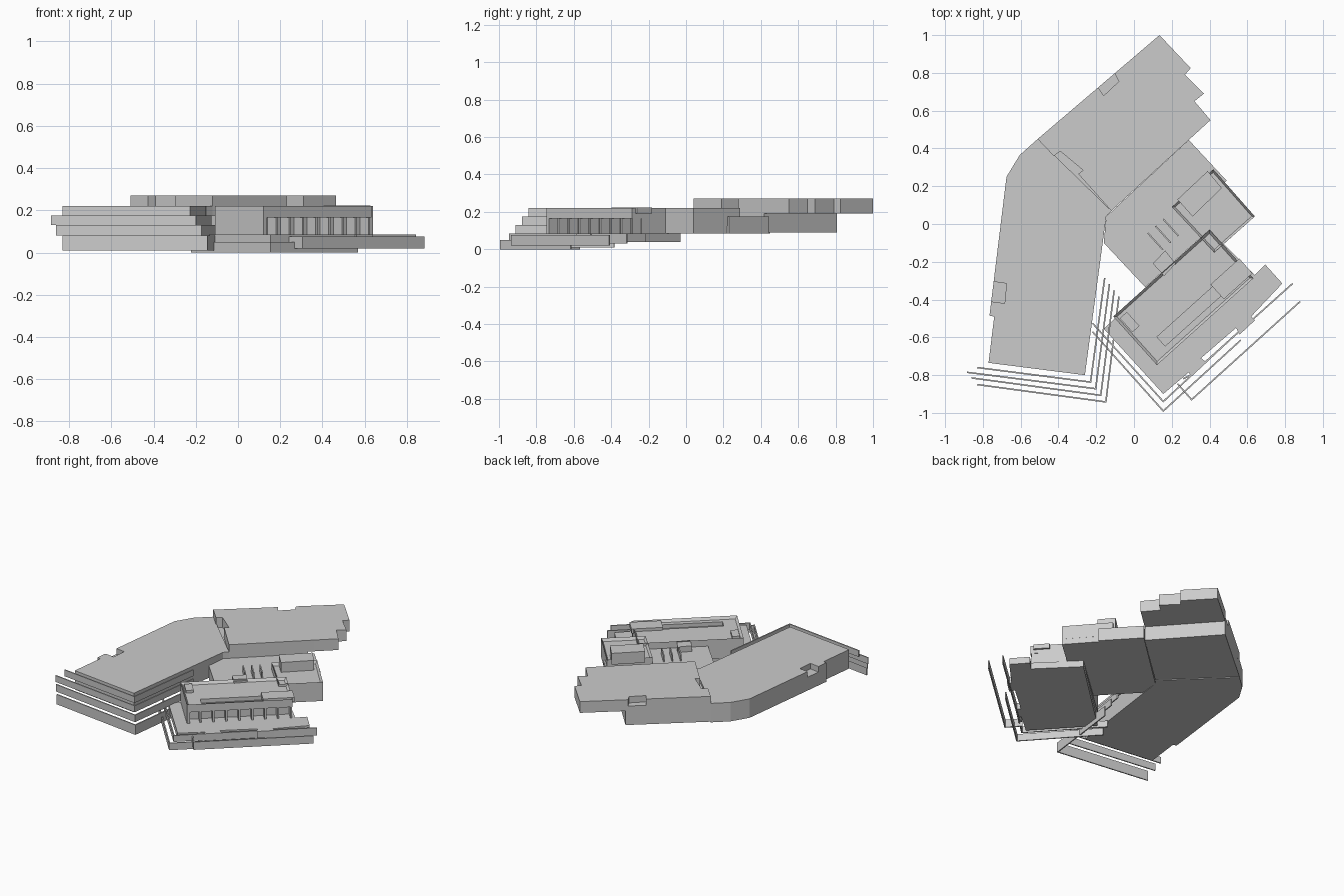
import bpy, bmesh
from mathutils import Vector

if "Cube" in bpy.data.objects:
    bpy.data.objects.remove(bpy.data.objects["Cube"])

U = Vector((0.743, 0.669))    # long direction of the rotated blocks
V = Vector((0.669, -0.743))   # outward, towards the lower right


def prism(name, pts, z0, z1, parapet=None):
    """Extruded outline; parapet=(width, depth) sinks the roof inside a rim."""
    bm = bmesh.new()
    f = bm.faces.new([bm.verts.new((p[0], p[1], z0)) for p in pts])
    ext = bmesh.ops.extrude_face_region(bm, geom=[f])['geom']
    bmesh.ops.translate(bm, vec=(0, 0, z1 - z0),
                        verts=[v for v in ext if isinstance(v, bmesh.types.BMVert)])
    bmesh.ops.recalc_face_normals(bm, faces=bm.faces)
    if parapet:
        top = max(bm.faces, key=lambda q: q.calc_center_median().z)
        bmesh.ops.inset_region(bm, faces=[top], thickness=parapet[0], use_even_offset=True)
        bmesh.ops.translate(bm, verts=top.verts[:], vec=(0, 0, -parapet[1]))
    me = bpy.data.meshes.new(name)
    bm.to_mesh(me)
    bm.free()
    ob = bpy.data.objects.new(name, me)
    bpy.context.collection.objects.link(ob)
    return ob


def rect(o, lu, lv):
    """Rectangle in the rotated frame, from corner o."""
    o = Vector(o)
    return [o, o + U * lu, o + U * lu + V * lv, o + V * lv]


def band(name, path, z0, z1, t=0.008):
    """Thin mitred balcony band following a path."""
    p = [Vector(q) for q in path]
    nrm = [Vector((-(b - a).y, (b - a).x)).normalized() for a, b in zip(p, p[1:])]
    off = []
    for i in range(len(p)):
        a, b = nrm[max(i - 1, 0)], nrm[min(i, len(nrm) - 1)]
        off.append((a + b) / (1 + a.dot(b)) * t / 2)
    return prism(name, [a + o for a, o in zip(p, off)] +
                 [a - o for a, o in reversed(list(zip(p, off)))], z0, z1)


def cut(ob, pts, z0, z1):
    """Cut a well into an object."""
    c = prism("cutter", pts, z0, z1)
    c.hide_render = True
    m = ob.modifiers.new("well", 'BOOLEAN')
    m.operation, m.solver, m.object = 'DIFFERENCE', 'EXACT', c
    bpy.context.view_layer.objects.active = ob
    bpy.ops.object.modifier_apply(modifier=m.name)
    bpy.data.objects.remove(c)


# Long left wing
left = prism("left_wing", [
    (-.26, -.80), (-.77, -.735), (-.74, -.49), (-.765, -.485), (-.675, .25),
    (-.605, .365), (-.51, .45), (-.12, .07), (-.147, .04)], .085, .22)
cut(left, [(-.745, -.305), (-.675, -.315), (-.685, -.42), (-.757, -.41)], .18, .3)

# Raised back wing and the storey beneath it
back = prism("back_wing", [
    (-.51, .45), (.135, 1), (.30, .825), (.27, .79), (.37, .69), (.32, .65),
    (.405, .55), (.29, .445), (-.12, .07), (-.295, .265), (-.27, .285),
    (-.39, .385), (-.425, .36)], .19, .27)
cut(back, [(-.205, .745), (-.12, .83), (-.08, .755), (-.16, .68)], .225, .3)
prism("back_wing_lower_storey", [(-.51, .45), (-.09, .808), (.26, .418), (-.12, .07)],
      .09, .20)

# Stepped balcony bands round the end of the left wing
for i in range(4):
    z0, z1 = [(.175, .22), (.13, .175), (.08, .13), (.01, .08)][i]
    start = [(-.83, -.76), (-.885, -.785), (-.86, -.815), (-.83, -.85)][i]
    band(f"left_balcony_{i}", [start, (-.23 + .027 * i, -.837 - .035 * i),
                               (-.155 + .025 * i, -.285 - .033 * i)], z0, z1)

# Middle terrace between the wings
prism("middle_terrace", [
    (-.147, .04), (.29, .445), (.49, .23), (.48, .22), (.64, .04),
    (.465, -.115), (.40, -.03), (.06, -.335), (-.16, -.10)], .085, .175)

# North pavilion with rim roof and rooftop room
prism("north_pavilion", [(.42, .29), (.64, .04), (.425, -.15), (.20, .09)],
      .125, .22, (.012, .02))
prism("rooftop_room", [(.39, .28), (.465, .19), (.31, .04), (.23, .13)], .19, .27)
for i in range(3):
    prism(f"courtyard_fin_{i}", rect(Vector((.07, -.05)) + U * .055 * i, .008, .12),
          .17, .22)
prism("courtyard_room", [(.10, -.21), (.165, -.14), (.22, -.21), (.16, -.275)], .17, .215)

# South pavilion: set-back body, overhanging roof, fins below it
W = Vector((-.11, -.49))
prism("south_body", rect(W, .687, .28), .08, .17)
roof = prism("south_roof", rect(W, .687, .346), .165, .22, (.014, .018))
cut(roof, rect(W + U * .10 + V * .235, .43, .065), .175, .3)
prism("roof_room_right", rect((.405, -.32), .205, .105), .19, .222)
prism("roof_room_left", rect(W + U * .02 + V * .03, .05, .10), .19, .22)
for i in range(9):
    prism(f"colonnade_fin_{i}", rect(W + U * (.084 * i) + V * .27, .012, .07), .08, .17)
prism("colonnade_end_wall", rect(W + V * .15, .02, .196), .08, .17)

# Podium deck under the south pavilion
prism("podium", [
    (-.16, -.555), (.155, -.90), (.29, -.785), (.30, -.805), (.38, -.73),
    (.355, -.71), (.54, -.55), (.56, -.585), (.64, -.51), (.62, -.49),
    (.785, -.315), (.695, -.215), (.64, -.27), (.40, -.03)], .04, .085)

# Balcony bands round the podium
band("podium_band_upper", [(-.22, -.525), (.155, -.94), (.56, -.565)], .04, .085)
band("podium_band_lower", [(-.22, -.57), (.155, -.99), (.565, -.615)], 0, .05)
band("right_band_upper", [(.26, -.82), (.30, -.80), (.84, -.315)], .03, .085)
band("right_band_lower", [(.23, -.845), (.305, -.93), (.88, -.41)], .02, .075)
